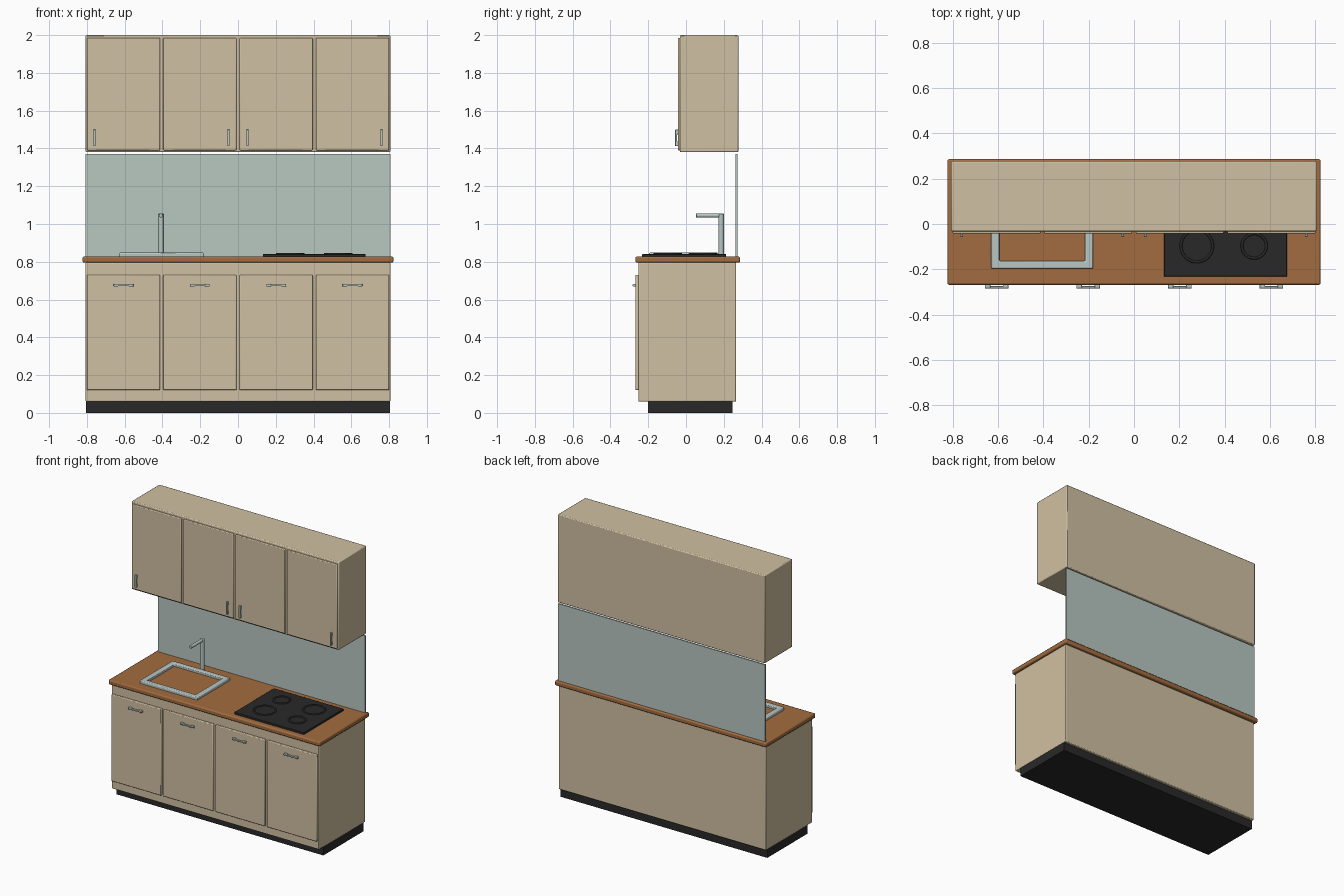
import bpy, math

if "Cube" in bpy.data.objects:
    bpy.data.objects.remove(bpy.data.objects["Cube"])


def material(name, color):
    m = bpy.data.materials.new(name)
    m.diffuse_color = (*color, 1)
    m.use_nodes = True
    m.node_tree.nodes["Principled BSDF"].inputs["Base Color"].default_value = m.diffuse_color
    return m


CREAM = material("cream_laminate", (0.63, 0.53, 0.36))
WOOD = material("brown_wood", (0.36, 0.15, 0.05))
BLACK = material("black", (0.022, 0.022, 0.022))
GLASS = material("pale_green_glass", (0.48, 0.57, 0.53))
STEEL = material("steel", (0.48, 0.57, 0.55))


def finish(ob, name, mat, bevel=0.0, segments=2):
    ob.name = name
    ob.data.materials.append(mat)
    if bevel:
        b = ob.modifiers.new("rounded_edges", 'BEVEL')
        b.width = bevel
        b.segments = segments
        b.limit_method = 'ANGLE'
    bpy.ops.object.shade_smooth_by_angle(angle=math.radians(40))
    return ob


def box(name, x, y, z, mat, bevel=0.0):
    """Box from (min, max) pairs on each axis."""
    bpy.ops.mesh.primitive_cube_add(size=1, location=[(a + b) / 2 for a, b in (x, y, z)])
    ob = bpy.context.object
    ob.scale = [b - a for a, b in (x, y, z)]
    bpy.ops.object.transform_apply(location=False, rotation=False, scale=True)
    return finish(ob, name, mat, bevel)


def rod(name, loc, radius, length, mat, tilt=0.0, bevel=0.0):
    bpy.ops.mesh.primitive_cylinder_add(vertices=24, radius=radius, depth=length,
                                        location=loc, rotation=(tilt, 0, 0))
    return finish(bpy.context.object, name, mat, bevel)


# Cabinets, plinth, worktop and splashback
box("plinth", (-0.805, 0.805), (-0.2, 0.245), (0, 0.065), BLACK)
box("base_cabinet", (-0.807, 0.807), (-0.252, 0.265), (0.06, 0.797), CREAM, 0.005)
box("worktop", (-0.823, 0.823), (-0.268, 0.286), (0.795, 0.828), WOOD, 0.008)
box("splashback", (-0.807, 0.807), (0.262, 0.272), (0.826, 1.37), GLASS)
box("wall_cabinet", (-0.807, 0.807), (-0.032, 0.277), (1.38, 2.0), CREAM, 0.006)

# Doors with their handles
wall_handle_x = (-0.76, -0.05, 0.05, 0.76)
for i in range(4):
    cx = -0.606 + i * 0.404
    dx = (cx - 0.194, cx + 0.194)
    box("base_door", dx, (-0.268, -0.249), (0.12, 0.73), CREAM, 0.005)
    box("wall_door", dx, (-0.043, -0.029), (1.39, 1.985), CREAM, 0.005)
    box("base_handle", (cx - 0.052, cx + 0.052), (-0.284, -0.274), (0.671, 0.681), STEEL, 0.002)
    for s in (-1, 1):
        px = cx + s * 0.04
        box("base_handle_post", (px - 0.012, px + 0.012), (-0.281, -0.266), (0.669, 0.683), STEEL, 0.002)
    hx = wall_handle_x[i]
    box("wall_handle", (hx - 0.006, hx + 0.006), (-0.057, -0.047), (1.412, 1.5), STEEL, 0.002)
    for hz in (1.425, 1.487):
        box("wall_handle_post", (hx - 0.006, hx + 0.006), (-0.054, -0.041), (hz - 0.012, hz + 0.012), STEEL, 0.002)

# Sink rim: a rectangular frame with an open middle
outer = [(-0.63, -0.197), (-0.18, -0.197), (-0.18, 0.172), (-0.63, 0.172)]
inner = [(-0.594, -0.163), (-0.216, -0.163), (-0.216, 0.138), (-0.594, 0.138)]
verts = [(x, y, z) for z in (0.822, 0.848) for ring in (outer, inner) for x, y in ring]
faces = []
for i in range(4):
    j = (i + 1) % 4
    faces += [(8 + i, 8 + j, 12 + j, 12 + i), (i, 4 + i, 4 + j, j),
              (i, j, 8 + j, 8 + i), (4 + j, 4 + i, 12 + i, 12 + j)]
mesh = bpy.data.meshes.new("sink_rim")
mesh.from_pydata(verts, [], faces)
rim = bpy.data.objects.new("sink_rim", mesh)
bpy.context.collection.objects.link(rim)
bpy.ops.object.select_all(action='DESELECT')
rim.select_set(True)
bpy.context.view_layer.objects.active = rim
finish(rim, "sink_rim", STEEL, 0.006)

# Tap
rod("tap_post", (-0.408, 0.186, 0.94), 0.015, 0.23, STEEL, bevel=0.003)
rod("tap_spout", (-0.408, 0.123, 1.045), 0.011, 0.138, STEEL, tilt=math.pi / 2, bevel=0.002)

# Hob with four raised rings
box("hob", (0.132, 0.675), (-0.232, 0.212), (0.824, 0.841), BLACK, 0.003)
for x, y, r in ((0.277, -0.097, 0.07), (0.53, -0.097, 0.054),
                (0.277, 0.09, 0.054), (0.53, 0.09, 0.07)):
    bpy.ops.mesh.primitive_torus_add(location=(x, y, 0.842), major_radius=r, minor_radius=0.006,
                                     major_segments=40, minor_segments=10)
    finish(bpy.context.object, "hob_ring", BLACK)
